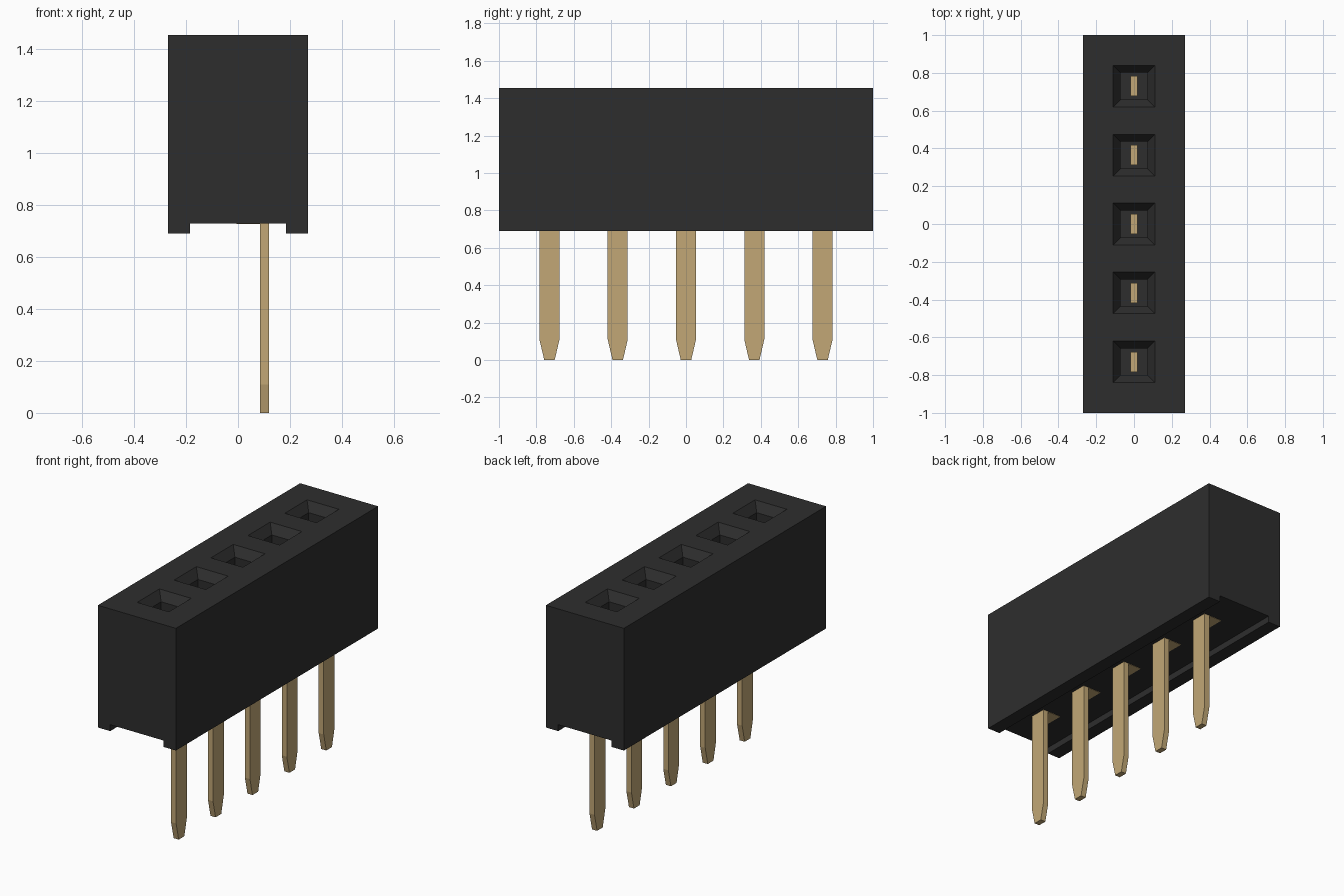
import bpy, bmesh
from mathutils import Vector

cube = bpy.data.objects.get("Cube")
if cube:
    bpy.data.objects.remove(cube)

PITCH = 0.365
ROWS = [PITCH * i for i in range(-2, 3)]


def material(name, rgb):
    m = bpy.data.materials.new(name)
    m.use_nodes = True
    col = (*rgb, 1)
    m.diffuse_color = col
    m.node_tree.nodes["Principled BSDF"].inputs["Base Color"].default_value = col
    return m


def extruded(profile, half):
    """Closed x-z profile swept along y from -half to half."""
    bm = bmesh.new()
    face = bm.faces.new([bm.verts.new((x, -half, z)) for x, z in profile])
    new = bmesh.ops.extrude_face_region(bm, geom=[face], use_keep_orig=True)["geom"]
    verts = [g for g in new if isinstance(g, bmesh.types.BMVert)]
    bmesh.ops.translate(bm, verts=verts, vec=(0, 2 * half, 0))
    bmesh.ops.recalc_face_normals(bm, faces=bm.faces[:])
    return bm


def cut(bm, co, no):
    geom = bm.verts[:] + bm.edges[:] + bm.faces[:]
    bmesh.ops.bisect_plane(bm, geom=geom, plane_co=co, plane_no=no, dist=1e-5)


def add_object(name, bm, mat):
    mesh = bpy.data.meshes.new(name)
    bm.to_mesh(mesh)
    bm.free()
    mesh.materials.append(mat)
    ob = bpy.data.objects.new(name, mesh)
    bpy.context.collection.objects.link(ob)
    return ob


black = material("black plastic", (0.027, 0.027, 0.027))
gold = material("pale gold", (0.54, 0.39, 0.18))

# Housing: block with a channel along its underside
bm = extruded([(-0.27, 0.69), (-0.185, 0.69), (-0.185, 0.73), (0.185, 0.73),
               (0.185, 0.69), (0.27, 0.69), (0.27, 1.455), (-0.27, 1.455)], 1.0)

# Sockets: square funnels leading into straight wells
R = 0.11
for s in (-R, R):
    cut(bm, (s, 0, 0), (1, 0, 0))
    for y in ROWS:
        cut(bm, (0, y + s, 0), (0, 1, 0))
bm.normal_update()
mouths = []
for f in bm.faces:
    c = f.calc_center_median()
    if c.z > 1.45 and abs(c.x) < 0.05 and any(abs(c.y - y) < 0.05 for y in ROWS):
        mouths.append(f)
bmesh.ops.inset_individual(bm, faces=mouths, thickness=0.055, depth=-0.055)
bm.normal_update()
bmesh.ops.inset_individual(bm, faces=mouths, thickness=0.0005, depth=-0.60)
add_object("housing", bm, black)

# Contacts: bent strip with a tapered leg, a foot under the housing and a blade
strip = [(0.085, 0), (0.12, 0), (0.12, 0.75), (0.105, 0.765), (0.018, 0.765),
         (0.018, 1.15), (-0.018, 1.15), (-0.018, 0.74), (-0.006, 0.728), (0.085, 0.728)]
for i, y in enumerate(ROWS):
    bm = extruded(strip, 0.0535)
    cut(bm, (0, 0, 0.11), (0, 0, 1))
    for v in bm.verts:
        if v.co.z < 0.01:
            v.co.y *= 0.52
    bmesh.ops.translate(bm, verts=bm.verts[:], vec=Vector((0, y, 0)))
    add_object(f"contact_pin_{i + 1}", bm, gold)
